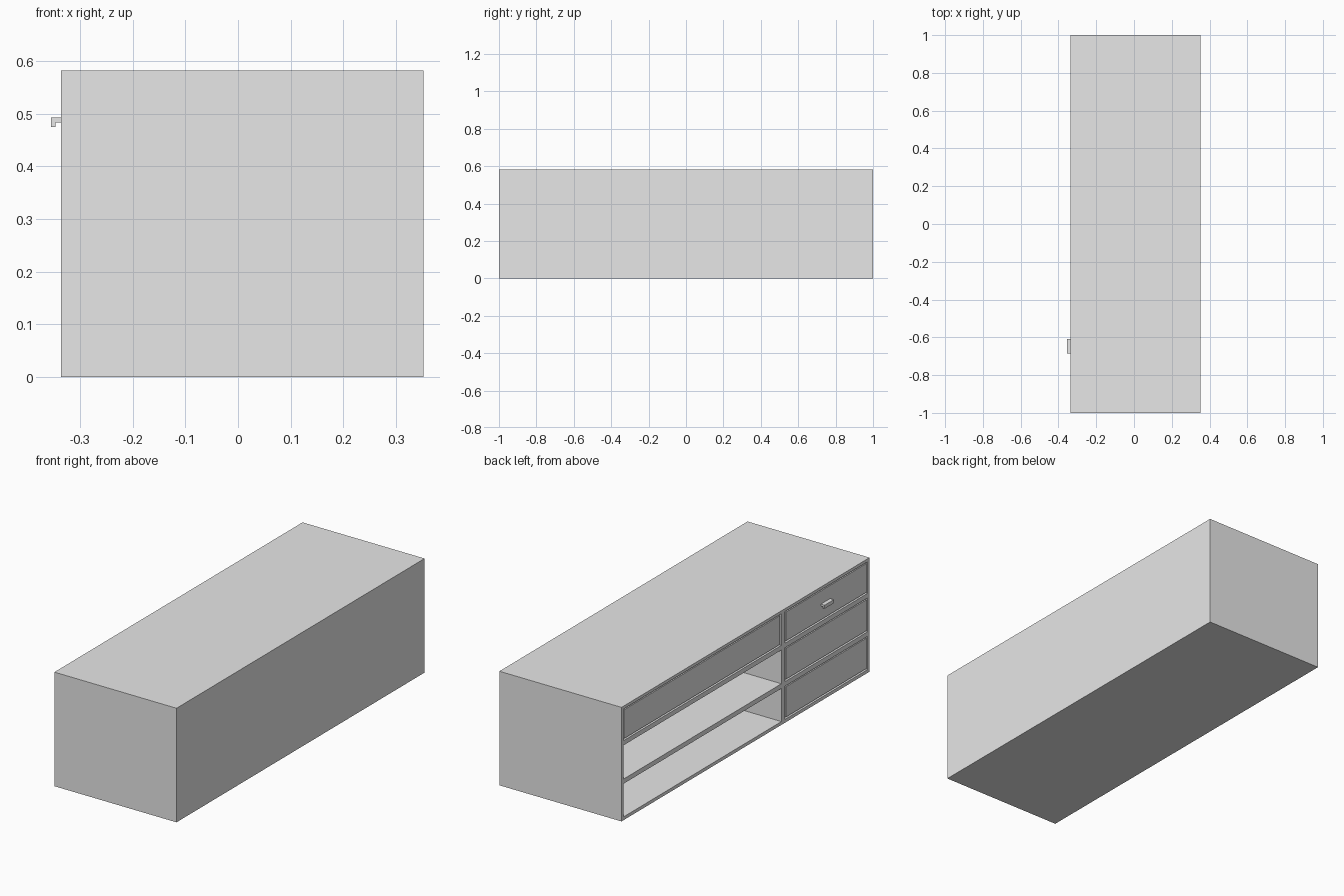
import bpy
import bmesh
from mathutils import Matrix, Vector

default = bpy.data.objects.get("Cube")
if default:
    bpy.data.objects.remove(default, do_unlink=True)

grey = bpy.data.materials.new("light_grey")
grey.use_nodes = True
grey.diffuse_color = (0.8, 0.8, 0.8, 1)
grey.node_tree.nodes["Principled BSDF"].inputs["Base Color"].default_value = (0.8, 0.8, 0.8, 1)


def boxes(name, extents):
    """One object made of boxes, each given as (x range, y range, z range)."""
    bm = bmesh.new()
    for ranges in extents:
        low, high = (Vector(c) for c in zip(*ranges))
        place = Matrix.Translation((low + high) / 2) @ Matrix.Diagonal((*(high - low), 1))
        bmesh.ops.create_cube(bm, size=1, matrix=place)
    mesh = bpy.data.meshes.new(name)
    bm.to_mesh(mesh)
    bm.free()
    mesh.materials.append(grey)
    obj = bpy.data.objects.new(name, mesh)
    bpy.context.collection.objects.link(obj)
    return obj


# Main sizes: the open side faces -x
FACE, BACK, HEIGHT = -0.336, 0.353, 0.582
columns = {"wide": (-0.289, 0.985), "narrow": (-0.985, -0.32)}
rows = {"lower": (0.017, 0.186), "middle": (0.21, 0.382), "upper": (0.406, 0.567)}

# Carcass: a solid block with six compartments cut out
carcass = boxes("cabinet_carcass", [((FACE, BACK), (-1, 1), (0, HEIGHT))])
cutter = boxes("compartment_cutter",
               [((FACE - 0.1, BACK - 0.015), y, z)
                for y in columns.values() for z in rows.values()])
cutter.hide_render = True
cut = carcass.modifiers.new("compartments", "BOOLEAN")
cut.operation = "DIFFERENCE"
cut.solver = "EXACT"
cut.object = cutter
bpy.context.view_layer.objects.active = carcass
bpy.ops.object.modifier_apply(modifier=cut.name)
bpy.data.objects.remove(cutter, do_unlink=True)


def inset(span, gap):
    return span[0] + gap, span[1] - gap


# Drawers: a front panel with a narrow gap around it and a box behind
for column, row in [("wide", "upper"), ("narrow", "upper"),
                    ("narrow", "middle"), ("narrow", "lower")]:
    y, z = columns[column], rows[row]
    boxes(f"{column}_{row}_drawer_front",
          [((FACE + 0.002, FACE + 0.02), inset(y, 0.008), inset(z, 0.007))])
    boxes(f"{column}_{row}_drawer_box",
          [((FACE + 0.02, BACK - 0.03), inset(y, 0.003), inset(z, 0.003))])

# Handle: a short ledge with a lip turned down
profile = [(FACE + 0.004, 0.493), (-0.355, 0.493), (-0.355, 0.475),
           (-0.347, 0.475), (-0.347, 0.483), (FACE + 0.004, 0.483)]
bm = bmesh.new()
side = bm.faces.new([bm.verts.new((x, -0.685, z)) for x, z in profile])
grown = bmesh.ops.extrude_face_region(bm, geom=[side])
bmesh.ops.translate(bm, vec=(0, 0.075, 0),
                    verts=[v for v in grown["geom"] if isinstance(v, bmesh.types.BMVert)])
bmesh.ops.recalc_face_normals(bm, faces=bm.faces)
mesh = bpy.data.meshes.new("drawer_handle")
bm.to_mesh(mesh)
bm.free()
mesh.materials.append(grey)
bpy.context.collection.objects.link(bpy.data.objects.new("drawer_handle", mesh))
